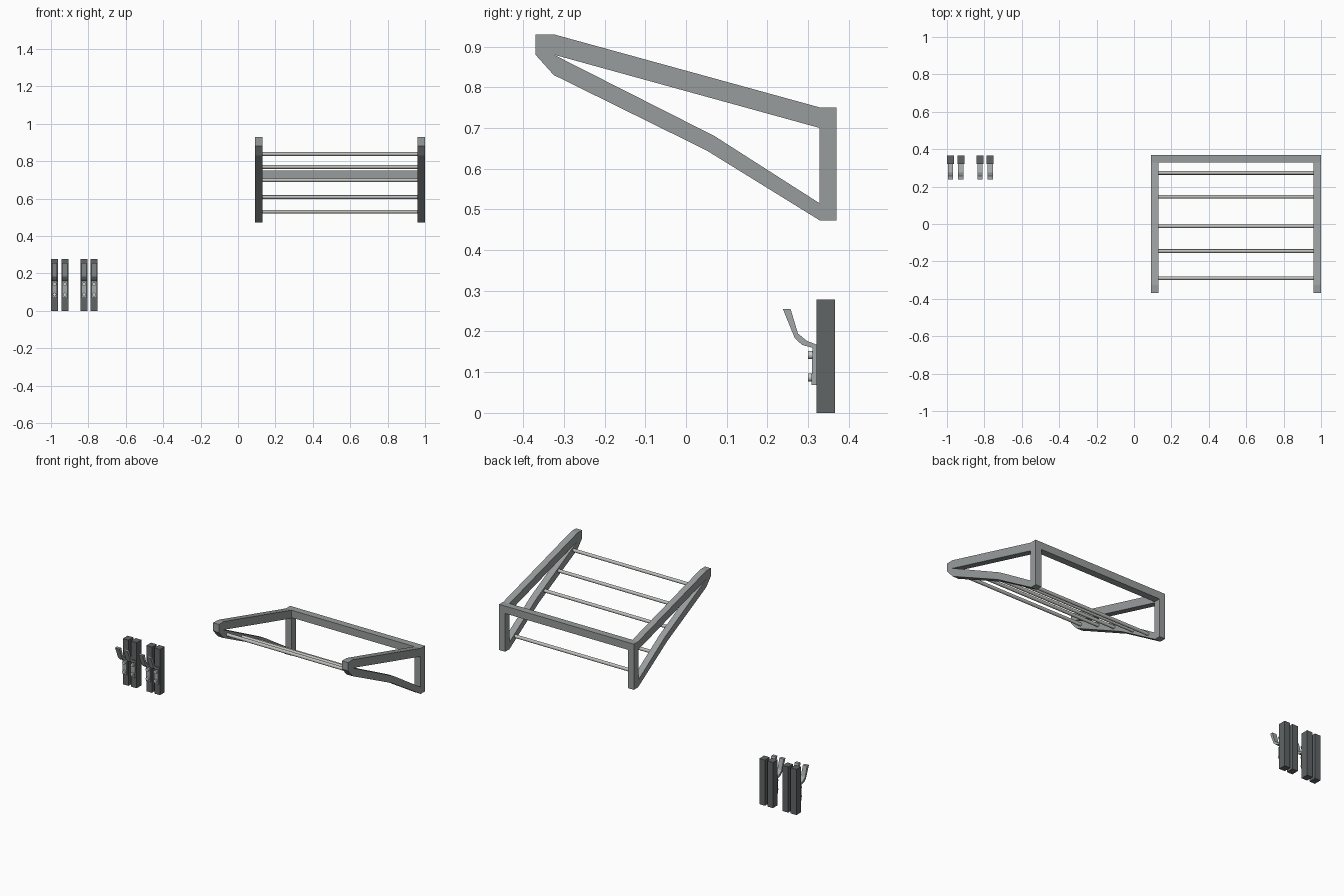
import bpy, bmesh, math
from mathutils import Matrix, Vector

if "Cube" in bpy.data.objects:
    bpy.data.objects.remove(bpy.data.objects["Cube"])


def material(name, rgb):
    m = bpy.data.materials.new(name)
    m.diffuse_color = (*rgb, 1)
    m.use_nodes = True
    m.node_tree.nodes["Principled BSDF"].inputs["Base Color"].default_value = m.diffuse_color
    return m


FRAME = material("grey_frame", (0.315, 0.335, 0.335))
ROD = material("light_grey_metal", (0.52, 0.52, 0.50))
BAR = material("dark_grey_wood", (0.12, 0.13, 0.132))
HOOK = material("mid_grey_metal", (0.36, 0.385, 0.39))
SCREW = material("pale_grey_metal", (0.62, 0.63, 0.63))


def finish(bm, name, mat):
    bmesh.ops.recalc_face_normals(bm, faces=bm.faces[:])
    me = bpy.data.meshes.new(name)
    bm.to_mesh(me)
    bm.free()
    me.materials.append(mat)
    ob = bpy.data.objects.new(name, me)
    bpy.context.collection.objects.link(ob)
    return ob


def extrude_profile(name, loops, x0, x1, mat):
    """Fill closed (y, z) loops, later loops being holes, and extrude along x."""
    bm = bmesh.new()
    edges = []
    for loop in loops:
        vs = [bm.verts.new((x0, y, z)) for y, z in loop]
        edges += [bm.edges.new((vs[i - 1], vs[i])) for i in range(len(vs))]
    bmesh.ops.triangle_fill(bm, use_beauty=True, edges=edges, normal=(1, 0, 0))
    ext = bmesh.ops.extrude_face_region(bm, geom=bm.faces[:], use_keep_orig=True)
    moved = [g for g in ext["geom"] if isinstance(g, bmesh.types.BMVert)]
    bmesh.ops.translate(bm, verts=moved, vec=(x1 - x0, 0, 0))
    return finish(bm, name, mat)


def box(name, x, y, z, mat):
    return extrude_profile(name, [[(y[0], z[0]), (y[1], z[0]), (y[1], z[1]), (y[0], z[1])]], *x, mat)


def cylinder(name, centre, radius, length, axis, mat, sides=16):
    bm = bmesh.new()
    turn = Vector((0, 0, 1)).rotation_difference(Vector(axis)).to_matrix().to_4x4()
    bmesh.ops.create_cone(bm, cap_ends=True, segments=sides, radius1=radius, radius2=radius,
                          depth=length, matrix=Matrix.Translation(centre) @ turn)
    for f in bm.faces:
        f.smooth = len(f.verts) == 4
    for e in bm.edges:
        e.smooth = all(len(f.verts) == 4 for f in e.link_faces)
    return finish(bm, name, mat)


# Rack side frames: bent lower arm, sloping upper arm, open middle
outer = [(-0.37, 0.93), (-0.325, 0.93), (0.33, 0.75), (0.37, 0.75), (0.37, 0.472),
         (0.33, 0.472), (0.05, 0.645), (-0.325, 0.83), (-0.37, 0.88)]
inner = [(-0.325, 0.88), (0.328, 0.70), (0.328, 0.515), (0.07, 0.68)]
for side, x0, x1 in (("left", 0.092, 0.131), ("right", 0.959, 1.0)):
    extrude_profile(side + "_side_frame", [outer, inner], x0, x1, FRAME)

# Rear top rail
box("back_rail", (0.131, 0.959), (0.328, 0.37), (0.705, 0.75), FRAME)

# Rods between the lower arms
for i, (y, z) in enumerate([(0.273, 0.53), (0.146, 0.608), (-0.012, 0.698),
                            (-0.145, 0.769), (-0.29, 0.838)]):
    cylinder(f"rod_{i + 1}", (0.545, y, z), 0.01, 0.84, (1, 0, 0), ROD)

# Four wall bars, each with a bent hook and two screws
hook = [(0.238, 0.255), (0.267, 0.184), (0.285, 0.167), (0.311, 0.16), (0.308, 0.068),
        (0.32, 0.068), (0.32, 0.168), (0.297, 0.177), (0.275, 0.195), (0.257, 0.255)]
for i, x in enumerate((-0.981, -0.926, -0.823, -0.769)):
    n = i + 1
    box(f"wall_bar_{n}", (x - 0.019, x + 0.019), (0.32, 0.366), (0, 0.278), BAR)
    extrude_profile(f"hook_{n}", [hook], x - 0.014, x + 0.014, HOOK)
    for tag, z in (("upper", 0.142), ("lower", 0.087)):
        cylinder(f"{tag}_screw_{n}", (x, 0.306, z), 0.01, 0.012, (0, 1, 0), SCREW)
